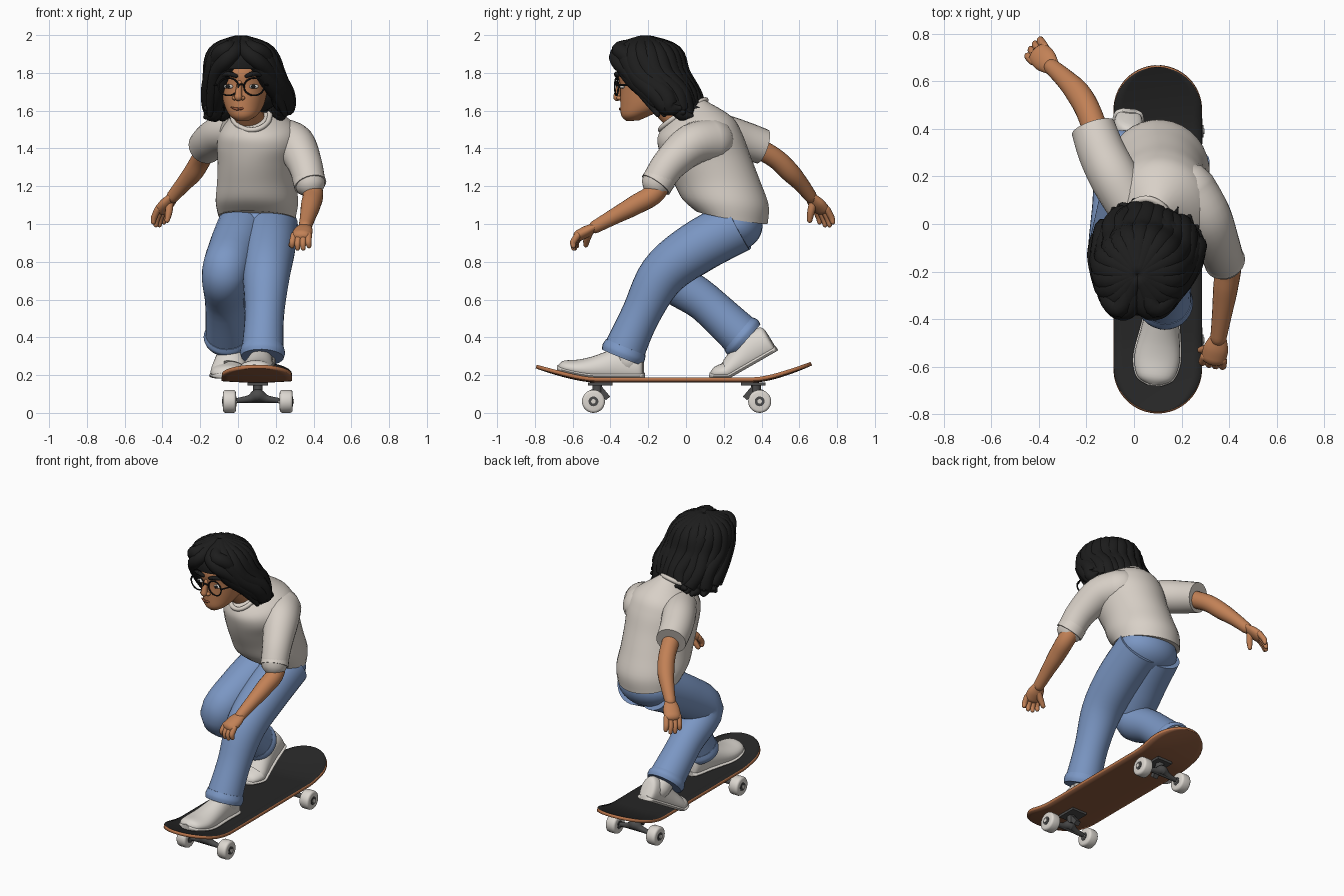
import bpy, bmesh, math, random
from mathutils import Vector, Matrix

if "Cube" in bpy.data.objects:
    bpy.data.objects.remove(bpy.data.objects["Cube"])

random.seed(4)

def material(name, hexcol):
    m = bpy.data.materials.new(name)
    c = [int(hexcol[i:i + 2], 16) / 255 for i in (0, 2, 4)]
    m.diffuse_color = [((v + .055) / 1.055) ** 2.4 if v > .04 else v / 12.92 for v in c] + [1]
    m.use_nodes = True
    m.node_tree.nodes["Principled BSDF"].inputs["Base Color"].default_value = m.diffuse_color
    return m

SKIN = material("skin", "c28156")
LIP = material("lip", "8f5238")
HAIR = material("black hair", "1d1d1d")
SHIRT = material("shirt cloth", "d8d0c7")
DENIM = material("blue denim", "7b97c4")
WHITE = material("off white", "dcd7d0")
GRIP = material("grip tape", "262626")
WOOD = material("deck underside wood", "8e5b3e")
EDGE = material("deck edge wood", "b8744a")
METAL = material("dark metal", "4b4b4b")

def finish(name, bm, *mats, recalc=True):
    me = bpy.data.meshes.new(name)
    if recalc:
        bmesh.ops.recalc_face_normals(bm, faces=bm.faces)
    bm.to_mesh(me)
    bm.free()
    ob = bpy.data.objects.new(name, me)
    bpy.context.collection.objects.link(ob)
    for m in mats:
        me.materials.append(m)
    return ob

def smooth(rows, k=5):
    """Catmull-Rom through rows of numbers."""
    out = []
    for i in range(len(rows) - 1):
        a, b, c, d = rows[max(i - 1, 0)], rows[i], rows[i + 1], rows[min(i + 2, len(rows) - 1)]
        for j in range(k):
            t = j / k
            out.append([q + .5 * t * (r - p + t * (2 * p - 5 * q + 4 * r - s + t * (3 * (q - r) + s - p)))
                        for p, q, r, s in zip(a, b, c, d)])
    return out + [list(rows[-1])]

def loft(name, rings, mat, n=24, fix=lambda p: p):
    """Skin rings given as (centre, half axis u, half axis v)."""
    bm = bmesh.new()
    vs = [[bm.verts.new(fix(c + u * math.cos(2 * math.pi * i / n) + v * math.sin(2 * math.pi * i / n)))
           for i in range(n)] for c, u, v in rings]
    for a, b in zip(vs, vs[1:]):
        for i in range(n):
            bm.faces.new((a[i], a[(i + 1) % n], b[(i + 1) % n], b[i]))
    bm.faces.new(vs[0][::-1])
    bm.faces.new(vs[-1])
    return finish(name, bm, mat)

def tube(name, pts, mat, n=20, flat=1.0, ref=(1, 0, 0), ends=True):
    """Tapered tube through (x, y, z, r); flat squashes it across ref."""
    rows = smooth(pts)
    P = [Vector(r[:3]) for r in rows]
    T = [(P[min(i + 1, len(P) - 1)] - P[max(i - 1, 0)]).normalized() for i in range(len(P))]
    items = [(p, t, r[3]) for p, t, r in zip(P, T, rows)]
    if ends:
        (p0, t0, r0), (p1, t1, r1) = items[0], items[-1]
        cap = ((.5, .87), (.85, .53), (.98, .15))
        items = ([(p0 - t0 * r0 * h * flat, t0, r0 * w) for h, w in cap[::-1]] + items
                 + [(p1 + t1 * r1 * h * flat, t1, r1 * w) for h, w in cap])
    rings = []
    for p, t, r in items:
        u = Vector(ref)
        u = (u - t * u.dot(t)).normalized()
        rings.append((p, u * r, t.cross(u) * r * flat))
    return loft(name, rings, mat, n)

def body(name, rows, yaw, mat):
    """Loft from side profile rows (front y, z, back y, z, half width, centre x)."""
    rings = []
    for fy, fz, by, bz, hw, cx in smooth(rows):
        half = (by - fy) / 2
        v = Vector((half * math.tan(yaw), half, (bz - fz) / 2))
        u = Vector((math.cos(yaw), -math.sin(yaw), 0)) * hw
        rings.append((Vector((cx, (fy + by) / 2, (fz + bz) / 2)), u, v))
    return loft(name, rings, mat, 32)

def ball(name, c, r, mat, keep=None):
    bm = bmesh.new()
    bmesh.ops.create_uvsphere(bm, u_segments=28, v_segments=18, radius=1,
                              matrix=Matrix.Translation(c) @ Matrix.Diagonal((*r, 1)))
    if keep:
        bmesh.ops.delete(bm, geom=[v for v in bm.verts if not keep(v.co)], context='VERTS')
    return finish(name, bm, mat)

def rod(name, c, r, length, mat, bevel=0, axis='X'):
    bm = bmesh.new()
    rot = Matrix.Rotation(math.pi / 2, 4, 'Y') if axis == 'X' else Matrix()
    bmesh.ops.create_cone(bm, cap_ends=True, segments=28, radius1=r, radius2=r, depth=length,
                          matrix=Matrix.Translation(c) @ rot)
    if bevel:
        bmesh.ops.bevel(bm, geom=[e for e in bm.edges if any(len(f.verts) > 4 for f in e.link_faces)],
                        offset=bevel, segments=3, affect='EDGES', profile=.5)
    return finish(name, bm, mat)

def box(name, c, size, mat, tilt=0):
    bm = bmesh.new()
    bmesh.ops.create_cube(bm, size=1, matrix=Matrix.Translation(c) @ Matrix.Rotation(tilt, 4, 'X')
                          @ Matrix.Diagonal((*size, 1)))
    return finish(name, bm, mat)

# Deck: rounded ends, kicked nose and tail, slight concave
Y0, Y1, R, CX = -.79, .66, .185, .1

def deck_z(y):
    return .18 + .075 * (max(0, -.48 - y) / .31) ** 1.5 + .09 * (max(0, y - .36) / .3) ** 1.5

bm = bmesh.new()
grid = []
for i in range(61):
    y = (Y0 + Y1) / 2 - (Y1 - Y0) / 2 * math.cos(math.pi * (.012 + .976 * i / 60))
    d = min(y - Y0, Y1 - y, R)
    w = math.sqrt(R * R - (R - d) ** 2)
    grid.append([bm.verts.new((CX + w * k / 5, y, deck_z(y) + .008 * (w / R * k / 5) ** 2)) for k in range(-5, 6)])
for a, b in zip(grid, grid[1:]):
    for k in range(10):
        bm.faces.new((a[k], a[k + 1], b[k + 1], b[k]))
deck = finish("deck", bm, GRIP, WOOD, EDGE, recalc=False)
sol = deck.modifiers.new("ply", 'SOLIDIFY')
sol.thickness, sol.offset, sol.material_offset, sol.material_offset_rim = .02, -1, 1, 2

# Trucks and wheels
for tag, y, s in (("front", -.49, 1), ("rear", .39, -1)):
    box(tag + "_truck_plate", (.105, y + s * .035, .154), (.11, .13, .016), METAL)
    rod(tag + "_truck_bushing", (.105, y + s * .02, .125), .026, .06, METAL, axis='Z')
    box(tag + "_truck_pivot", (.105, y + s * .045, .115), (.035, .03, .1), METAL, s * .7)
    tube(tag + "_truck_hanger", [(0, y, .066, .014), (.06, y, .075, .02), (.105, y, .092, .034),
                                 (.15, y, .075, .02), (.21, y, .066, .014)], METAL, ref=(0, 1, 0))
    rod(tag + "_axle", (.105, y, .062), .009, .38, METAL)
    for side, x in (("left", -.045), ("right", .255)):
        rod(f"{tag}_{side}_wheel", (x, y, .061), .061, .068, WHITE, .014)
        rod(f"{tag}_{side}_bearing", (x, y, .061), .026, .073, METAL)
        rod(f"{tag}_{side}_axle_nut", (x, y, .061), .012, .082, WHITE)

# Shoes: uppers with flat soles; the rear one is rolled up on its toes
def shoe(name, heel, toe, bend_y=9, ang=0):
    heel, toe = Vector(heel), Vector(toe)
    fwd = toe - heel
    side = Vector((-fwd.y, fwd.x, 0)).normalized()
    def fix(p):
        q = heel + fwd * p.y + side * p.x
        y, z, d = q.y, max(p.z, 0), q.y - bend_y
        if d > 0:
            y, z = bend_y + d * math.cos(ang) - z * math.sin(ang), d * math.sin(ang) + z * math.cos(ang)
        return Vector((q.x, y, (deck_z(y) if y < 0 else .18) + .003 + z))
    rows = [(0, .035, .125), (.05, .058, .155), (.28, .068, .165), (.48, .08, .135),
            (.75, .096, .09), (.93, .076, .065), (1, .03, .035)]
    for part, grow in (("upper", 1), ("sole", 1.07)):
        rings = []
        for s, w, h in smooth(rows):
            h = h if part == "upper" else .032
            rings.append((Vector((0, .5 + (s - .5) * (1 if grow == 1 else 1.02), h * .4)),
                          Vector((w * grow, 0, 0)), Vector((0, 0, h * .6))))
        loft(f"{name}_{part}", rings, WHITE, 24, fix)

shoe("front_shoe", (.135, -.225, 0), (.085, -.675, 0))
shoe("rear_shoe", (-.02, .52, 0), (-.06, .13, 0), .23, .52)
tube("front_ankle", [(.13, -.305, .27, .068), (.13, -.32, .36, .068)], WHITE)
tube("rear_ankle", [(-.045, .35, .36, .068), (-.055, .28, .42, .068)], WHITE)

# Jeans
ball("jeans_seat", (.105, .25, .99), (.2, .155, .135), DENIM)
tube("front_leg", [(.175, .27, .99, .143), (.165, .05, .87, .138), (.15, -.125, .73, .125),
                   (.14, -.24, .52, .104), (.13, -.325, .335, .11)], DENIM, 28, ends=False)
tube("rear_leg", [(.035, .27, .99, .143), (-.02, .06, .87, .135), (-.07, -.09, .735, .122),
                  (-.07, .1, .585, .104), (-.06, .285, .415, .112)], DENIM, 28, ends=False)
tube("front_cuff", [(.131, -.318, .35, .112), (.13, -.33, .32, .119), (.129, -.34, .295, .113)], DENIM, 28, ends=False)
tube("rear_cuff", [(-.06, .277, .42, .113), (-.06, .298, .402, .122), (-.06, .318, .384, .114)], DENIM, 28, ends=False)

# Shirt
body("shirt_body", [(.06, 1.07, .425, 1.0, .205, .1), (-.01, 1.13, .43, 1.1, .218, .1), (-.06, 1.22, .385, 1.23, .21, .1),
                    (-.105, 1.31, .335, 1.36, .212, .105), (-.135, 1.39, .29, 1.48, .222, .11),
                    (-.145, 1.45, .235, 1.57, .195, .1), (-.13, 1.5, .1, 1.655, .1, .07)], .27, SHIRT)
tube("right_sleeve", [(.23, .14, 1.44, .118), (.3, .03, 1.42, .11), (.353, -.085, 1.32, .092),
                      (.378, -.15, 1.225, .084)], SHIRT, 24)
tube("left_sleeve", [(-.01, .07, 1.48, .1), (-.08, .19, 1.475, .104), (-.135, .3, 1.445, .1),
                     (-.172, .405, 1.41, .094)], SHIRT, 24, ends=False)
tube("right_sleeve_hem", [(.37, -.13, 1.25, .085), (.383, -.16, 1.207, .087)], SHIRT, 24, ends=False)
ring = [(.07 + .1 * math.cos(a), -.015 - .025 * math.cos(a) + .118 * math.sin(a), 1.578 + .08 * math.sin(a), .014)
        for a in (i * math.pi / 8 for i in range(17))]
tube("shirt_collar", ring, SHIRT, 10, ref=(0, -.55, .83), ends=False)

# Arms
tube("right_arm", [(.35, -.09, 1.31, .055), (.395, -.16, 1.17, .055), (.385, -.27, 1.1, .052),
                   (.37, -.38, 1.04, .042), (.355, -.48, .985, .034)], SKIN)
tube("left_arm", [(-.14, .33, 1.43, .055), (-.19, .47, 1.35, .053), (-.235, .55, 1.275, .052),
                  (-.29, .61, 1.21, .042), (-.345, .66, 1.145, .034)], SKIN)

def hand(name, wrist, knuckle, tip, side, thumb):
    w, k, t, s, th = map(Vector, (wrist, knuckle, tip, side, thumb))
    tube(name + "_palm", [(*w, .036), (*(w.lerp(k, .5)), .052), (*k, .052)], SKIN, flat=.58, ref=side)
    for i in range(4):
        o = s * (i - 1.5) * .026
        e = t + o * 1.15 - (t - k) * (.18 if i in (0, 3) else 0)
        m = (k + o).lerp(e, .5) + (k - w).normalized() * .014
        tube(f"{name}_finger_{i + 1}", [(*(k + o), .018), (*m, .017), (*e, .013)], SKIN, 10, ref=side)
    a = w.lerp(k, .3)
    tube(name + "_thumb", [(*a, .022), (*(a.lerp(th, .55) + (th - a).cross(s).normalized() * .004), .02), (*th, .014)],
         SKIN, 10, ref=side)

hand("right_hand", (.355, -.48, .985), (.335, -.565, .94), (.33, -.592, .872), (1, -.2, 0), (.28, -.53, .89))
hand("left_hand", (-.345, .66, 1.145), (-.4, .715, 1.08), (-.425, .748, .995), (.62, .78, 0), (-.375, .655, 1.02))

# Head and face
tube("neck", [(.07, .0, 1.53, .085), (.05, -.08, 1.6, .075), (.04, -.15, 1.68, .075)], SKIN)
body("head", [(-.315, 1.545, -.25, 1.548, .03, .025), (-.342, 1.575, -.19, 1.575, .072, .028),
              (-.347, 1.64, -.09, 1.625, .105, .032), (-.347, 1.73, -.04, 1.73, .124, .035),
              (-.357, 1.8, -.04, 1.8, .124, .035), (-.33, 1.88, -.08, 1.88, .11, .03),
              (-.25, 1.94, -.17, 1.94, .04, .025)], .17, SKIN)
tube("nose", [(.008, -.345, 1.75, .013), (.004, -.358, 1.71, .016), (.002, -.365, 1.672, .021)], SKIN, 14)
for i, x in enumerate((-.018, .024)):
    ball(f"nostril_{i + 1}", (x, -.352, 1.667), (.014, .016, .012), SKIN)
tube("mouth", [(-.035, -.334, 1.617, .004), (.002, -.347, 1.608, .008), (.045, -.338, 1.62, .004)], LIP, 10)
for side, x, y, s in (("left", -.05, -.352, -1), ("right", .085, -.362, 1)):
    ball(side + "_eye", (x, y + .024, 1.728), (.025, .013, .012), WHITE)
    ball(side + "_iris", (x - .004, y + .013, 1.728), (.011, .006, .011), HAIR)
    tube(side + "_brow", [(x - s * .04, y - .004, 1.783, .01), (x, y - .003, 1.795, .014), (x + s * .05, y + .03, 1.785, .008)], HAIR, 10)
    circ = [(x + .053 * math.cos(a), y - .009 * math.cos(a) - .006, 1.727 + .046 * math.sin(a), .0045)
            for a in (i * math.pi / 8 for i in range(17))]
    tube(side + "_glasses_rim", circ, HAIR, 8, ref=(0, 1, 0), ends=False)
    tube(side + "_glasses_temple", [(x + s * .052, y - .005, 1.735, .005), (x + s * .075, y + .06, 1.735, .005),
                                    (x + s * .082, y + .2, 1.73, .005)], HAIR, 8)
tube("glasses_bridge", [(.002, -.363, 1.735, .005), (.017, -.37, 1.74, .005), (.033, -.367, 1.735, .005)], HAIR, 8, ref=(0, 0, 1))

# Hair: cap, filler and overlapping wavy locks
ball("hair_cap", (.02, -.205, 1.845), (.17, .18, .14), HAIR, lambda p: p.y > -.25 or p.z > 1.82)
ball("hair_fill", (.05, -.075, 1.71), (.185, .12, .13), HAIR)
levels = [(1.9, .02, -.21, .13, .14, 1, .055), (1.79, .035, -.18, .168, .15, .93, .053),
          (1.69, .05, -.125, .192, .152, .78, .05), (1.63, .055, -.1, .195, .155, .68, .044)]
N = 19
for i in range(N):
    phi = math.radians(-150 + 300 * i / (N - 1))
    jit, wave = random.uniform(-.014, .014), random.uniform(-.09, .09)
    drop = .035 * abs(math.sin(phi)) + random.uniform(-.02, .02)
    pts = [(.015 + .03 * math.sin(phi), -.215 + .03 * math.cos(phi), 1.962, .036)]
    for j, (z, cx, cy, rx, ry, k, r) in enumerate(levels):
        a, g = phi * k + wave * (-1) ** j * (j > 0), 1 + jit * 2 * j
        pts.append((cx + rx * g * math.sin(a), cy + ry * g * math.cos(a), z - (drop if j == 3 else 0), r))
    a = phi * .64 + random.uniform(-.12, .12)
    pts.append((.055 + .228 * math.sin(a), -.1 + .2 * math.cos(a), 1.635 - drop * 1.6, .014))
    tube(f"hair_lock_{i + 1}", pts, HAIR, 12, ref=(.3, .2, .9) if abs(phi) < 1 else (0, 1, .1))
for s, side in ((-1, "left"), (1, "right")):
    for i, (o, lift) in enumerate(((.0, 0), (.035, .03))):
        tube(f"{side}_fringe_{i + 1}", [(.01 + s * .02, -.25 + o, 1.955, .035), (.012 + s * (.03 + o), -.345, 1.915 + lift * .4, .042),
                                        (.018 + s * (.08 + o), -.36 + o, 1.868 + lift, .044),
                                        (.025 + s * .14, -.305 + o, 1.8 + lift, .036),
                                        (.035 + s * .172, -.225 + o, 1.69, .03), (.05 + s * .2, -.15 + o, 1.58, .014)], HAIR, 12, ref=(0, 1, .1))

# Smooth shading with sharp edges kept
bpy.ops.object.select_all(action='SELECT')
bpy.context.view_layer.objects.active = deck
bpy.ops.object.shade_smooth_by_angle(angle=math.radians(40))
